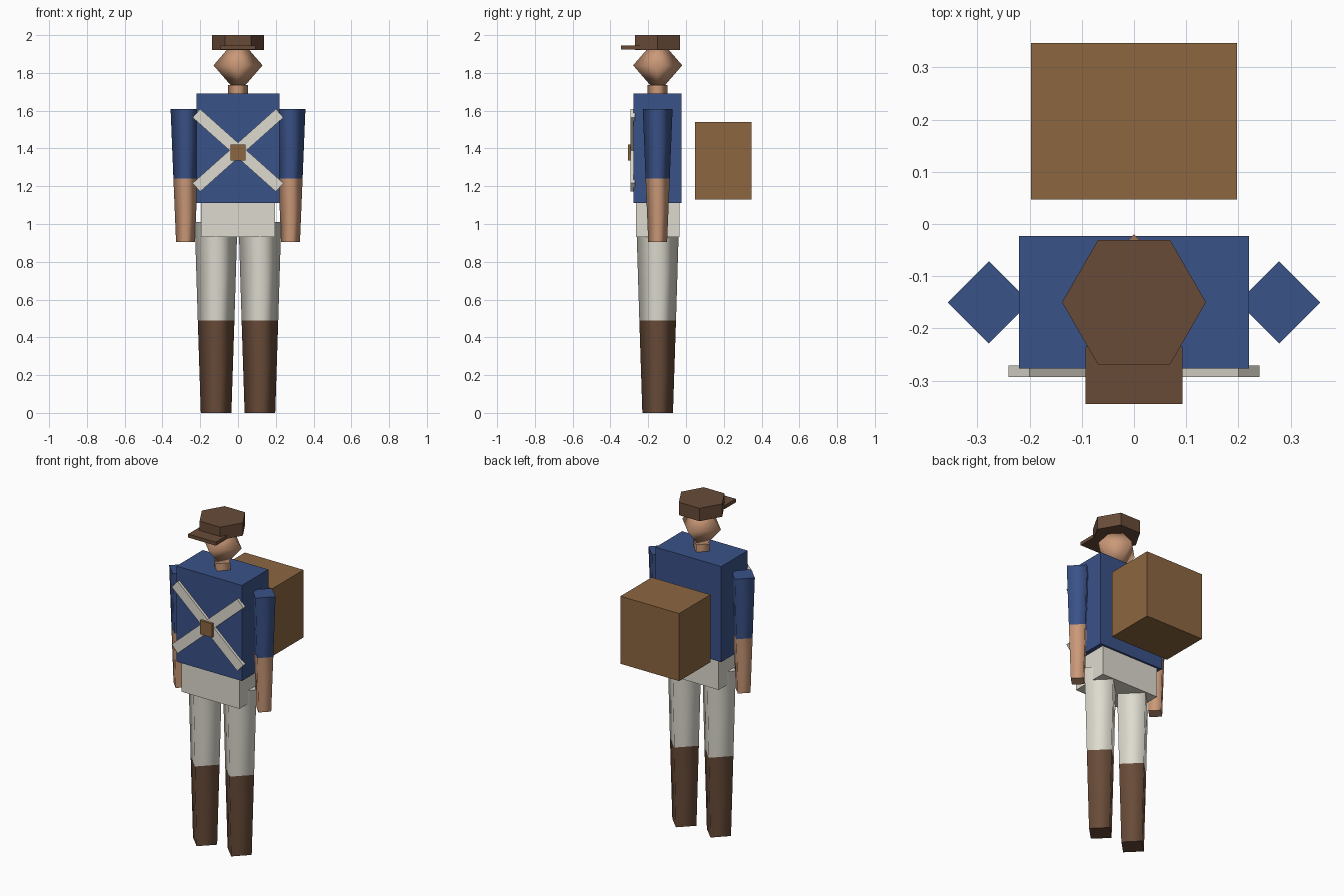
import bpy, bmesh
from math import radians, sin, cos, pi, atan2

cube = bpy.data.objects.get("Cube")
if cube:
    bpy.data.objects.remove(cube, do_unlink=True)


def material(name, r, g, b):
    lin = [((c / 255 + 0.055) / 1.055) ** 2.4 for c in (r, g, b)] + [1]
    mat = bpy.data.materials.new(name)
    mat.use_nodes = True
    mat.diffuse_color = lin
    mat.node_tree.nodes["Principled BSDF"].inputs["Base Color"].default_value = lin
    return mat


BLUE = material("blue coat", 58, 82, 136)
CREAM = material("cream cloth", 222, 219, 207)
BROWN = material("dark brown leather", 104, 75, 56)
TAN = material("tan leather", 140, 103, 65)
SKIN = material("skin", 203, 153, 120)

BODY_Y = -0.15  # the figure stands forward of its pack


def finish(name, bm, mats):
    bmesh.ops.recalc_face_normals(bm, faces=bm.faces)
    mesh = bpy.data.meshes.new(name)
    bm.to_mesh(mesh)
    bm.free()
    for mat in mats:
        mesh.materials.append(mat)
    obj = bpy.data.objects.new(name, mesh)
    bpy.context.collection.objects.link(obj)
    return obj


def box(name, mat, x, y, z):
    """Box from (min, max) ranges."""
    bm = bmesh.new()
    bmesh.ops.create_cube(bm, size=1)
    for v in bm.verts:
        v.co = [(r[0] + r[1]) / 2 + c * (r[1] - r[0]) for r, c in zip((x, y, z), v.co)]
    return finish(name, bm, [mat])


def prism(name, mats, x, rings, sides=4, smooth=True):
    """Stack of (height, radius) rings, one material per section."""
    bm = bmesh.new()
    loops = [[bm.verts.new((x + r * cos(2 * pi * i / sides),
                            BODY_Y + r * sin(2 * pi * i / sides), z))
              for i in range(sides)] for z, r in rings]
    for n, (low, high) in enumerate(zip(loops, loops[1:])):
        for i in range(sides):
            j = (i + 1) % sides
            face = bm.faces.new((low[i], low[j], high[j], high[i]))
            face.material_index = n
            face.smooth = smooth
    bm.faces.new(loops[0])
    bm.faces.new(loops[-1]).material_index = len(mats) - 1
    return finish(name, bm, mats)


# Limbs: boots and trousers, bare forearms and sleeves
for side, s in (("left", 1), ("right", -1)):
    prism(side + "_leg", [BROWN, CREAM], s * 0.116,
          [(0, 0.081), (0.49, 0.097), (1.01, 0.113)])
    prism(side + "_arm", [SKIN, BLUE], s * 0.278,
          [(0.905, 0.05), (1.24, 0.064), (1.61, 0.079)])

# Torso and hips
box("torso", BLUE, (-0.22, 0.22), (-0.277, -0.023), (1.11, 1.69))
box("hips", CREAM, (-0.195, 0.195), (-0.265, -0.035), (0.93, 1.11))

# Neck and faceted head
prism("neck", [SKIN], 0, [(1.68, 0.053), (1.735, 0.053)])
bm = bmesh.new()
bmesh.ops.create_uvsphere(bm, u_segments=4, v_segments=2, radius=0.13)
for v in bm.verts:
    v.co.z *= 0.15 / 0.13
    v.co.y += BODY_Y
    v.co.z += 1.84
for f in bm.faces:
    f.smooth = True
finish("head", bm, [SKIN])

# Cap with brim
prism("cap", [BROWN], 0, [(1.922, 0.138), (2.0, 0.138)], sides=6, smooth=False)
box("cap_brim", BROWN, (-0.093, 0.093), (-0.345, -0.235), (1.923, 1.944))

# Crossed chest straps and buckle
for side, s in (("left", 1), ("right", -1)):
    strap = box(side + "_strap", CREAM, (-0.295, 0.295), (-0.011, 0.011), (-0.03, 0.03))
    strap.location = (0, -0.282, 1.39)
    strap.rotation_euler.y = s * radians(41.7)
box("buckle", TAN, (-0.04, 0.04), (-0.308, -0.285), (1.337, 1.42))

# Pack carried behind the back
box("backpack", TAN, (-0.197, 0.197), (0.047, 0.347), (1.13, 1.54))
